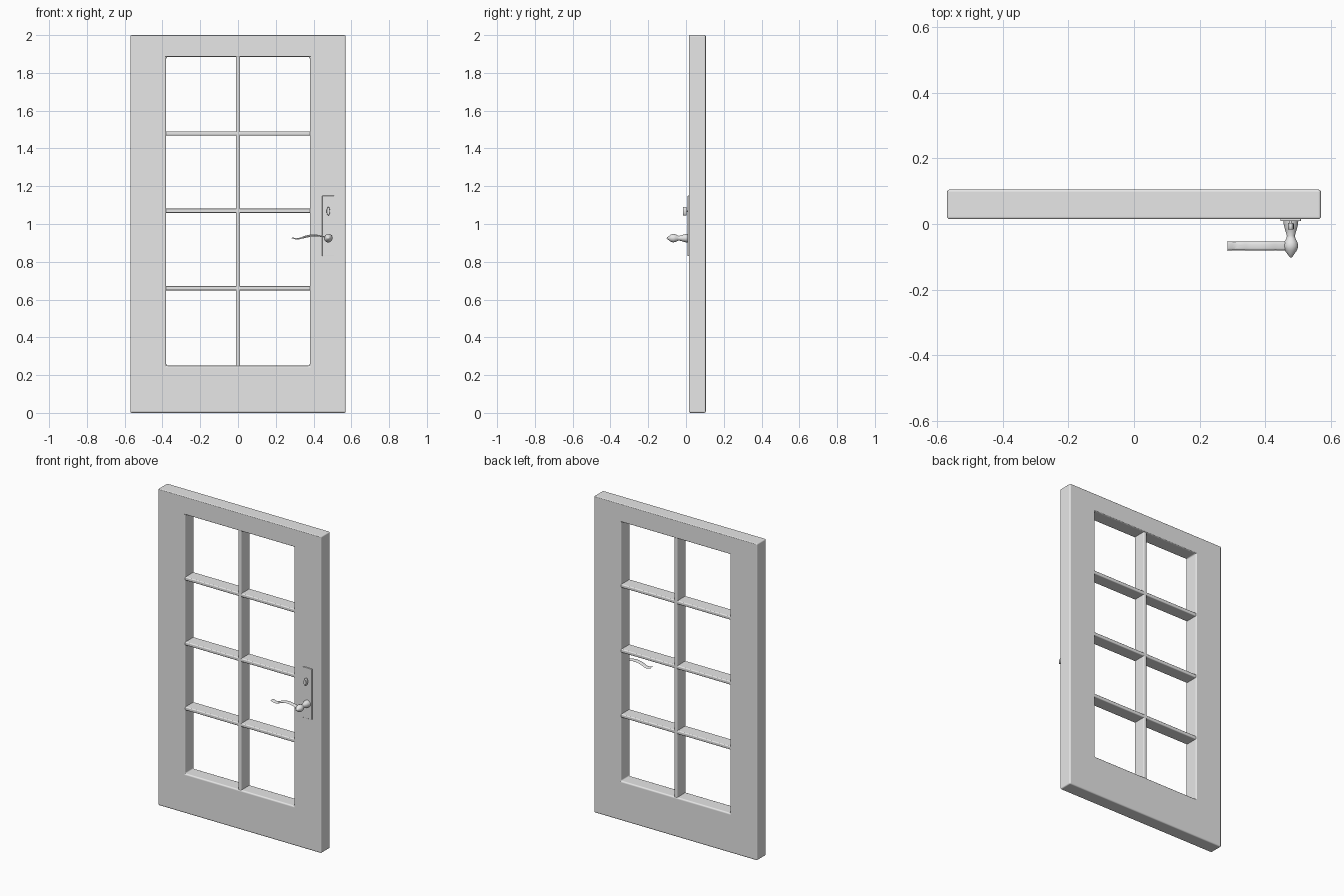
import bpy, bmesh, math
from mathutils import Matrix, Vector

cube = bpy.data.objects.get("Cube")
if cube:
    bpy.data.objects.remove(cube)

grey = bpy.data.materials.new("pale grey")
grey.use_nodes = True
colour = (0.8, 0.8, 0.8, 1)
grey.diffuse_color = colour
grey.node_tree.nodes["Principled BSDF"].inputs["Base Color"].default_value = colour

FRONT, BACK, HEIGHT = 0.015, 0.105, 2.0
HALF_W, OPEN_W = 0.57, 0.38
OPEN_LOW, OPEN_HIGH = 0.25, 1.885
KNOB_X, KNOB_Z = 0.478, 0.925


def add_mesh(name, bm, bevel=0):
    """Turn a bmesh into a shaded object with optional softened edges."""
    bmesh.ops.recalc_face_normals(bm, faces=bm.faces)
    mesh = bpy.data.meshes.new(name)
    bm.to_mesh(mesh)
    bm.free()
    mesh.materials.append(grey)
    obj = bpy.data.objects.new(name, mesh)
    bpy.context.collection.objects.link(obj)
    mesh.shade_smooth()
    if bevel:
        mod = obj.modifiers.new("soft edges", "BEVEL")
        mod.width = bevel
        mod.segments = 3
        mod.harden_normals = True
    return obj


def smooth_by_angle(obj, degrees=40):
    bpy.ops.object.select_all(action="DESELECT")
    obj.select_set(True)
    bpy.context.view_layer.objects.active = obj
    bpy.ops.object.shade_smooth_by_angle(angle=math.radians(degrees))


def box(name, low, high, bevel):
    low, high = Vector(low), Vector(high)
    bm = bmesh.new()
    bmesh.ops.create_cube(bm, size=1, matrix=Matrix.Translation((low + high) / 2)
                          @ Matrix.Diagonal((*(high - low), 1)))
    return add_mesh(name, bm, bevel)


def lathe(name, profile, centre, scale=(1, 1, 1), sides=24):
    """Revolve (radius, y) pairs about a front-to-back axis."""
    bm = bmesh.new()
    verts = [bm.verts.new((r, y, 0)) for r, y in profile]
    edges = [bm.edges.new(pair) for pair in zip(verts, verts[1:])]
    bmesh.ops.spin(bm, geom=verts + edges, cent=(0, 0, 0), axis=(0, 1, 0),
                   angle=math.tau, steps=sides)
    bmesh.ops.remove_doubles(bm, verts=bm.verts, dist=0.0001)
    bmesh.ops.scale(bm, vec=scale, verts=bm.verts)
    bmesh.ops.translate(bm, vec=centre, verts=bm.verts)
    obj = add_mesh(name, bm)
    smooth_by_angle(obj)
    return obj


# Door frame: a rectangular ring pushed back to full depth
bm = bmesh.new()
rings = []
for w, low, high in ((HALF_W, 0, HEIGHT), (OPEN_W, OPEN_LOW, OPEN_HIGH)):
    rings.append([bm.verts.new((x, FRONT, z))
                  for x, z in ((-w, low), (w, low), (w, high), (-w, high))])
outer, inner = rings
for i in range(4):
    j = (i + 1) % 4
    bm.faces.new((outer[i], outer[j], inner[j], inner[i]))
new = bmesh.ops.extrude_face_region(bm, geom=bm.faces[:], use_keep_orig=True)["geom"]
bmesh.ops.translate(bm, vec=(0, BACK - FRONT, 0),
                    verts=[g for g in new if isinstance(g, bmesh.types.BMVert)])
add_mesh("door_frame", bm, 0.008)

# Glazing bars
BAR = 0.011
box("vertical_bar", (-BAR, FRONT + 0.003, OPEN_LOW - 0.01),
    (BAR, BACK - 0.003, OPEN_HIGH + 0.01), 0.006)
for i, z in enumerate((0.66, 1.07, 1.48)):
    box(f"horizontal_bar_{i + 1}", (-OPEN_W - 0.01, FRONT + 0.003, z - BAR),
        (OPEN_W + 0.01, BACK - 0.003, z + BAR), 0.006)

# Lock plate
box("lock_plate", (0.446, 0.009, 0.83), (0.509, FRONT + 0.005, 1.15), 0.002)

# Thumb turn and its pin
lathe("thumb_turn", [(0, 0.003), (0.9, 0.003), (1, 0), (1, -0.014), (0.9, -0.017), (0, -0.017)],
      (KNOB_X, 0, 1.068), (0.009, 1, 0.023))
lathe("thumb_pin", [(0.004, FRONT), (0.004, 0)], (KNOB_X, 0, 1.068), sides=12)

# Turned handle spindle with a pointed end
lathe("handle_spindle",
      [(0, FRONT), (0.023, FRONT), (0.022, 0), (0.017, -0.02), (0.012, -0.036), (0.014, -0.044),
       (0.02, -0.055), (0.0225, -0.067), (0.019, -0.08), (0.01, -0.092), (0.004, -0.101), (0, -0.103)],
      (KNOB_X, 0, KNOB_Z))

# Wavy lever
curve = bpy.data.curves.new("lever_path", "CURVE")
curve.dimensions = "2D"
curve.fill_mode = "FULL" if curve.dimensions == "3D" else "BOTH"
curve.extrude = 0.007
curve.bevel_depth = 0.006
curve.bevel_resolution = 2
points = [(0.284, 0.924), (0.318, 0.918), (0.36, 0.933), (0.4, 0.939), (0.44, 0.933), (KNOB_X, KNOB_Z)]
spline = curve.splines.new("BEZIER")
spline.bezier_points.add(len(points) - 1)
for p, (x, z) in zip(spline.bezier_points, points):
    p.co = (x, z, 0)
    p.handle_left_type = p.handle_right_type = "AUTO"
path = bpy.data.objects.new("lever_path", curve)
bpy.context.collection.objects.link(path)
bpy.context.view_layer.update()
mesh = bpy.data.meshes.new_from_object(path.evaluated_get(bpy.context.evaluated_depsgraph_get()))
bpy.data.objects.remove(path)
bm = bmesh.new()
bm.from_mesh(mesh)
bmesh.ops.remove_doubles(bm, verts=bm.verts, dist=0.0001)
bmesh.ops.holes_fill(bm, edges=[e for e in bm.edges if e.is_boundary], sides=0)
bmesh.ops.transform(bm, matrix=Matrix.Translation((0, -0.067, 0)) @ Matrix.Rotation(math.pi / 2, 4, "X"),
                    verts=bm.verts)
smooth_by_angle(add_mesh("lever", bm))
